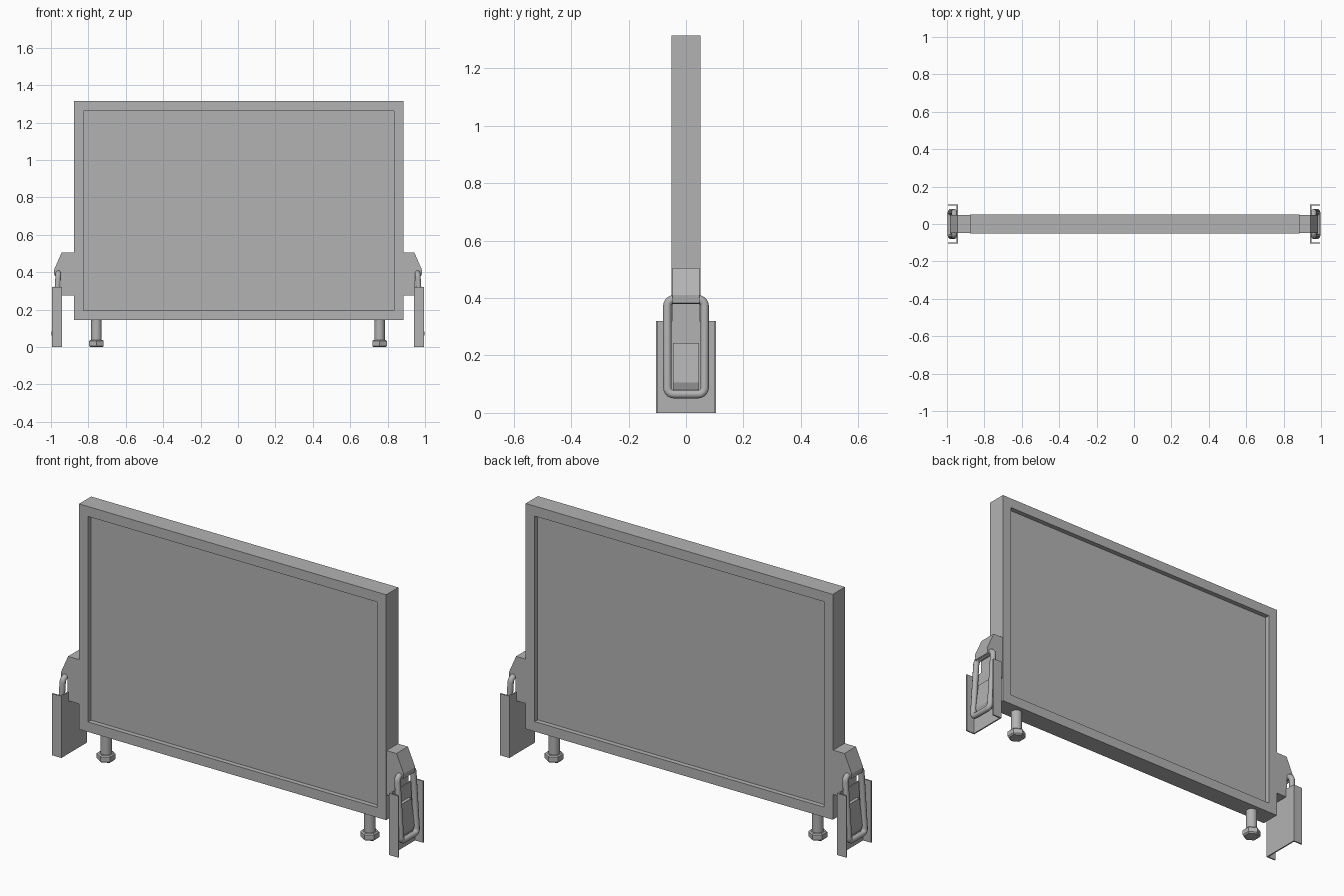
import bpy, bmesh
from math import cos, sin, pi, radians
from mathutils import Matrix, Vector

cube = bpy.data.objects.get("Cube")
if cube:
    bpy.data.objects.remove(cube, do_unlink=True)

GREY = (0.45, 0.45, 0.45, 1)
mat = bpy.data.materials.new("plain grey")
mat.use_nodes = True
mat.diffuse_color = GREY
mat.node_tree.nodes["Principled BSDF"].inputs["Base Color"].default_value = GREY


def finish(bm, name, smooth=False):
    bmesh.ops.recalc_face_normals(bm, faces=bm.faces)
    mesh = bpy.data.meshes.new(name)
    bm.to_mesh(mesh)
    bm.free()
    mesh.materials.append(mat)
    ob = bpy.data.objects.new(name, mesh)
    bpy.context.collection.objects.link(ob)
    if smooth:
        bpy.ops.object.select_all(action="DESELECT")
        ob.select_set(True)
        bpy.context.view_layer.objects.active = ob
        bpy.ops.object.shade_smooth_by_angle(angle=radians(40))
    return ob


def extrude(bm, points, offset):
    """Extrude a flat outline along an offset vector."""
    face = bm.faces.new([bm.verts.new(p) for p in points])
    new = bmesh.ops.extrude_face_region(bm, geom=[face])["geom"]
    bmesh.ops.translate(bm, vec=offset,
                        verts=[v for v in new if isinstance(v, bmesh.types.BMVert)])


def side_profile(name, side, outline, half_width):
    """Outline in x and z, extruded across the depth."""
    bm = bmesh.new()
    extrude(bm, [(side * x, -half_width, z) for x, z in outline], (0, 2 * half_width, 0))
    return finish(bm, name)


# Panel: slab with a recessed field on both faces
bm = bmesh.new()
bmesh.ops.create_cube(bm, size=1, matrix=Matrix.Translation((0.004, 0, 0.73))
                      @ Matrix.Diagonal((1.764, 0.1, 1.17, 1)))
bm.normal_update()
for face in [f for f in bm.faces if abs(f.normal.y) > 0.9]:
    inward = -face.normal.copy()
    bmesh.ops.inset_region(bm, faces=[face], thickness=0.073)
    new = bmesh.ops.extrude_face_region(bm, geom=[face])["geom"]
    bmesh.ops.translate(bm, vec=inward * 0.025,
                        verts=[v for v in new if isinstance(v, bmesh.types.BMVert)])
    if face.is_valid:
        bmesh.ops.delete(bm, geom=[face], context="FACES_ONLY")
finish(bm, "display_panel")


def bolt(name, x):
    bm = bmesh.new()

    def cyl(sides, r1, r2, z1, z2):
        bmesh.ops.create_cone(bm, cap_ends=True, segments=sides, radius1=r1, radius2=r2,
                              depth=z2 - z1, matrix=Matrix.Translation((x, 0, (z1 + z2) / 2)))
    cyl(6, 0.038, 0.045, 0, 0.007)
    cyl(6, 0.045, 0.045, 0.007, 0.032)
    cyl(6, 0.045, 0.038, 0.032, 0.038)
    cyl(24, 0.028, 0.028, 0.03, 0.16)
    finish(bm, name, True)


def latch_link(name, side):
    """Closed wire loop, bowed outwards at its foot."""
    half, low, high, corner = 0.065, 0.065, 0.395, 0.022
    path = []
    for i, (sy, z) in enumerate([(1, high), (-1, high), (-1, low), (1, low)]):
        cy = sy * (half - corner)
        cz = z + (corner if z == low else -corner)
        for k in range(6):
            a = pi / 2 * (i + k / 5)
            path.append((cy + corner * cos(a), cz + corner * sin(a)))
    curve = bpy.data.curves.new(name, "CURVE")
    curve.dimensions = "3D"
    curve.bevel_depth = 0.015
    curve.bevel_resolution = 3
    spline = curve.splines.new("POLY")
    spline.points.add(len(path) - 1)
    spline.use_cyclic_u = True
    for point, (y, z) in zip(spline.points, path):
        x = 0.96 + 0.022 * (high - z) / (high - low)
        point.co = (side * x, y, z, 1)
    curve.materials.append(mat)
    bpy.context.collection.objects.link(bpy.data.objects.new(name, curve))


for label, side in (("left", 1), ("right", -1)):
    bolt(label + "_foot_bolt", side * 0.757)

    # Catch ear with a hooked lip
    side_profile(label + "_catch_ear", side,
                 [(0.87, 0.275), (0.945, 0.275), (0.945, 0.4), (0.974, 0.405), (0.974, 0.38),
                  (0.982, 0.383), (0.985, 0.41), (0.943, 0.505), (0.87, 0.505)], 0.047)

    # Channel bracket, open on the outside
    web, inner, lip, wide, thin = 0.941, 0.948, 0.994, 0.105, 0.098
    outline = [(web, -wide), (lip, -wide), (lip, -thin), (inner, -thin),
               (inner, thin), (lip, thin), (lip, wide), (web, wide)]
    bm = bmesh.new()
    extrude(bm, [(side * x, y, 0) for x, y in outline], (0, 0, 0.32))
    finish(bm, label + "_channel_bracket")

    # Lever and the wire link around it
    side_profile(label + "_latch_lever", side,
                 [(0.945, 0.08), (0.972, 0.08), (0.982, 0.105), (0.965, 0.243), (0.945, 0.243)],
                 0.045)
    latch_link(label + "_latch_link", side)
